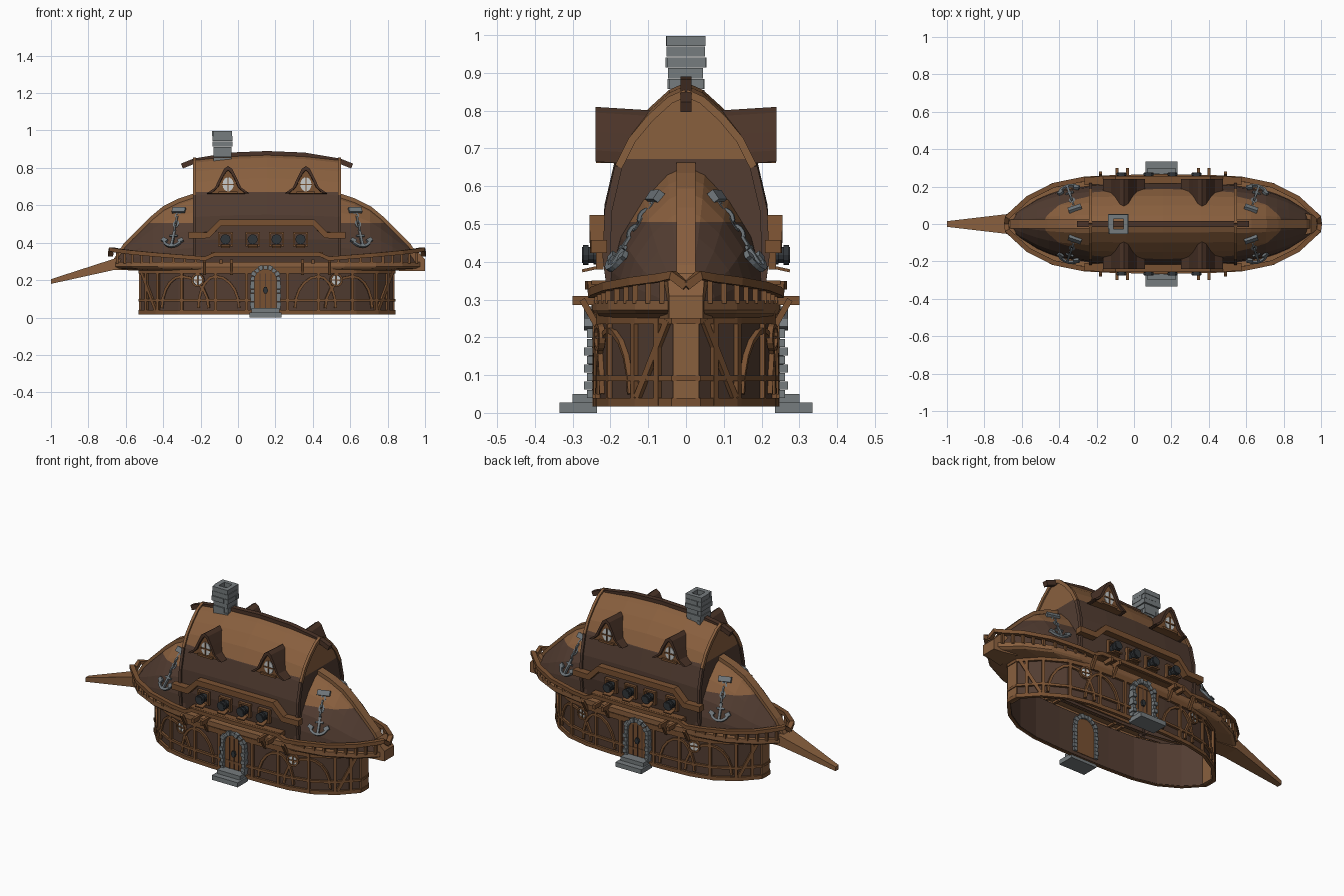
import bpy, bmesh, math, random
from mathutils import Vector as V

if "Cube" in bpy.data.objects:
    bpy.data.objects.remove(bpy.data.objects["Cube"])
random.seed(4)
C = 0.155          # lengthwise centre of the hull; parts are built as a mirrored quarter


def mat(name, r, g, b):
    m = bpy.data.materials.new(name)
    m.diffuse_color = (r, g, b, 1)
    m.use_nodes = True
    m.node_tree.nodes["Principled BSDF"].inputs["Base Color"].default_value = m.diffuse_color
    return m


LIGHT = mat("light_planks", .25, .115, .048)
DARK = mat("dark_planks", .085, .046, .031)
TRIM = mat("timber_trim", .19, .082, .031)
RIDGE = mat("ridge_wood", .07, .034, .021)
STONE = mat("grey_stone", .18, .20, .21)
IRON = mat("weathered_iron", .16, .185, .2)
BLACK = mat("cannon_iron", .03, .035, .04)
GLASS = mat("window_glass", .58, .6, .6)


def part(name, geos, m, mirror="XY", split=None, x=C):
    """Join geometry pieces into one object; split=(z, material above z)."""
    bm = bmesh.new()
    for vs, fs in geos:
        bv = [bm.verts.new(v) for v in vs]
        for f in fs:
            bm.faces.new([bv[i] for i in f])
    bmesh.ops.remove_doubles(bm, verts=bm.verts, dist=1e-5)
    bmesh.ops.recalc_face_normals(bm, faces=bm.faces)
    me = bpy.data.meshes.new(name)
    me.materials.append(m)
    if split:
        me.materials.append(split[1])
        bmesh.ops.bisect_plane(bm, geom=bm.verts[:] + bm.edges[:] + bm.faces[:],
                               plane_co=(0, 0, split[0]), plane_no=(0, 0, 1))
        for f in bm.faces:
            f.material_index = int(f.calc_center_median().z > split[0])
    bm.to_mesh(me)
    ob = bpy.data.objects.new(name, me)
    ob.location.x = x
    bpy.context.collection.objects.link(ob)
    if mirror:
        md = ob.modifiers.new("mirror", "MIRROR")
        md.use_axis = ("X" in mirror, "Y" in mirror, False)
    return ob


def grid(rows):
    n = len(rows[0])
    return ([p for r in rows for p in r],
            [(i*n+j, i*n+j+1, i*n+n+j+1, i*n+n+j) for i in range(len(rows)-1) for j in range(n-1)])


def sweep(pts, w, d, out=None, closed=False):
    """Rectangular bar along pts: d thick along 'out', w across it."""
    P = [V(p) for p in pts]
    n, vs = len(P), []
    for i, p in enumerate(P):
        a = P[i-1] if i or closed else p
        b = P[(i+1) % n] if i < n-1 or closed else p
        t = (b - a).normalized()
        o = V(out) if out else t.cross(V((0, 0, 1)))
        o = (o - t*o.dot(t)).normalized()*d/2
        s = t.cross(o).normalized()*w/2
        vs += [p+s+o, p+s-o, p-s-o, p-s+o]
    fs = [(i*4+k, i*4+(k+1) % 4, (i+1) % n*4+(k+1) % 4, (i+1) % n*4+k)
          for i in range(n if closed else n-1) for k in range(4)]
    return vs, fs if closed else fs + [(0, 1, 2, 3), (n*4-1, n*4-2, n*4-3, n*4-4)]


def box(x0, x1, y0, y1, z0, z1):
    return sweep([(x0, (y0+y1)/2, (z0+z1)/2), (x1, (y0+y1)/2, (z0+z1)/2)], z1-z0, y1-y0, (0, 1, 0))


def prism(poly, y0, y1, lift=0):
    n = len(poly)
    vs = [(x, y0, z+lift) for x, z in poly] + [(x, y1, z) for x, z in poly]
    return vs, [tuple(range(n)), tuple(range(2*n-1, n-1, -1))] + \
        [(i, (i+1) % n, n+(i+1) % n, n+i) for i in range(n)]


def oval(c, u, v, a, b, n=14):
    return [V(c) + V(u)*a*math.cos(2*math.pi*i/n) + V(v)*b*math.sin(2*math.pi*i/n) for i in range(n)]


def loft(secs):
    vs = [p for x, h, z0, z1 in secs for p in ((x, -h, z0), (x, h, z0), (x, h, z1), (x, -h, z1))]
    n = len(secs)
    return vs, [(i*4+k, i*4+(k+1) % 4, i*4+4+(k+1) % 4, i*4+4+k) for i in range(n-1) for k in range(4)] + \
        [(0, 1, 2, 3), (4*n-4, 4*n-3, 4*n-2, 4*n-1)]


# Boat-shaped plan: half width as a function of length
T, F = [0, .25, .5, .7, .87, 1], [1, .99, .95, .82, .54, .14]


def lerp(x, xs, ys):
    for i in range(len(xs)-1):
        if x <= xs[i+1]:
            return ys[i] + (ys[i+1]-ys[i])*(x-xs[i])/(xs[i+1]-xs[i])
    return ys[-1]


def half(x, L, w):
    return w*lerp(abs(x)/L, T, F)


def outline(L, w, z):
    return [(L*t, -w*f, z) for t, f in zip(T, F)] + [(L, 0, z)]


WL, WW = .675, .236


def on(x, z, off=.004):
    return V((x, -half(x, WL, WW), z)) + normal(x)*off


def normal(x):
    return V((-(half(x+.01, WL, WW)-half(x-.01, WL, WW))/.02, -1, 0)).normalized()


# Ground floor wall: hollow and open below
wall = part("lower_wall", [grid([outline(WL, WW, .02), outline(WL, WW, .27)])], DARK)
wall.modifiers.new("thick", "SOLIDIFY").thickness = .008
part("wall_rails", [sweep(outline(WL+.004, WW+.004, z), h, .018)
                    for z, h in ((.028, .022), (.092, .014), (.25, .03))], TRIM)

# Timber framing
bars = [sweep([on(x, .02), on(x, .26)], .016, .018, normal(x)) for x in (.11, .275, .455, .58, .64)]
bars.append(sweep([on(.665, .245), on(.59, .04)], .018, .018, normal(.63)))
for x0, r in ((.455, .16), (.275, .14)):
    for s, k in ((-1, .9), (1, .65)):
        bars.append(sweep([on(x0+s*r*k*math.sin(a*.314), .05+.17*math.cos(a*.314)) for a in range(6)],
                          .014, .016, normal(x0)))
part("wall_timbers", bars, TRIM)
part("stem_posts", [box(.655, .683, -.035, .035, .02, .27)], LIGHT, "X")

# Round wall windows
c, u = on(.367, .2, .012), normal(.367).cross(V((0, 0, 1)))
part("round_glass", [(oval(c, u, (0, 0, 1), .028, .028), [tuple(range(14))])], GLASS)
part("round_frames", [sweep(oval(c, u, (0, 0, 1), .031, .031), .01, .016, normal(.367), True),
                      sweep([c-u*.028, c+u*.028], .006, .01, normal(.367)),
                      sweep([c-V((0, 0, .028)), c+V((0, 0, .028))], .006, .01, normal(.367))], TRIM)

# Deck rim, handrail and balusters
DL, DW = .832, .25
part("deck_rim", [grid([outline(WL, WW, .25), outline(DL-.02, DW-.005, .262), outline(DL, DW, .272),
                        outline(DL, DW, .298), outline(.79, .195, .298)])], LIGHT)
RX, RZ = [0, .28, .33, .42, .585, .72, .8, DL], [.338, .338, .315, .322, .335, .348, .358, .365]
rail = [(x, -half(x, DL, DW+.004), z) for x, z in zip(RX, RZ)] + [(DL+.005, 0, .335)]
part("handrail", [sweep(rail, .022, .026)], TRIM)
part("balusters", [sweep([(x, -half(x, DL, DW-.004), .29), (x, -half(x, DL, DW-.004), lerp(x, RX, RZ))],
                         .014, .014, (0, 1, 0)) for x in (.38, .44, .5, .56, .62, .67, .72, .76, .8)], TRIM)
part("deck_brackets", [box(x-.008, x+.008, -.30, -.2, .285, .31) for x in (.19, .245)] +
     [sweep([(x, -.235, .23), (x, -.275, .3)], .016, .016, (1, 0, 0)) for x in (.19, .335)], TRIM)

# Bowsprit and stern block
part("bowsprit", [loft([(-.5, .05, .25, .30), (-.66, .055, .255, .315), (-1, .015, .18, .205)])], LIGHT, "", x=0)
part("stern_block", [loft([(.86, .07, .25, .30), (.945, .05, .25, .37), (1, .045, .25, .31)])], LIGHT, "", x=0)

# End domes of the upturned hull
DX, DZ = [.36, .395, .47, .55, .61, .67, .76, .815], [.66, .65, .625, .585, .535, .475, .385, .30]
PROF = [(1, 0), (.96, .25), (.84, .5), (.55, .76), (.24, .94), (0, 1)]
part("hull_ends", [grid([[(x, -half(x, .82, .215)*w, .28+(z-.28)*h) for w, h in PROF]
                         for x, z in zip(DX, DZ)])], DARK, split=(.505, LIGHT))
part("keel", [sweep([(x, 0, z) for x, z in zip(DX, DZ)], .05, .022, (.6, 0, 1))], LIGHT, "X")

# Tall middle hull with pointed arch section
ARCH = [(.205, .29), (.222, .42), (.216, .55), (.188, .67), (.15, .745), (.1, .805), (.045, .855), (0, .875)]


def section(x, s, drop):
    return [(x, -y*s, z-drop*(z-.29)/.58) for y, z in ARCH]


end = section(.388, .95, .028)
part("middle_hull", [grid([section(0, 1, 0), section(.2, .99, .008), end, [(x, 0, z) for x, y, z in end]])],
     DARK, split=(.672, LIGHT))
part("hull_end_arches", [sweep(end[3:], .02, .016, (1, 0, 0))], LIGHT)
part("hull_end_posts", [sweep(end[:4], .02, .016, (1, 0, 0))], DARK)
part("ridge_beam", [sweep([(0, 0, .876), (.2, 0, .868), (.39, 0, .836), (.455, 0, .81)], .028, .03, (0, 1, 0))],
     RIDGE, "X")

# Dormers
OUT = [(.112, .655), (.07, .685), (.047, .735), (.022, .785)]
INN = [(.09, .655), (.054, .687), (.032, .735), (.012, .768)]
D = .208


def bell(h, top):
    return [(D-x, z) for x, z in h] + [(D, top)] + [(D+x, z) for x, z in h[::-1]]


part("dormer_roofs", [prism(bell(OUT, .8)+bell(INN, .778)[::-1], -.24, -.08, .01)], RIDGE)
part("dormer_walls", [prism(bell(INN, .778), -.226, -.1, .008)], TRIM)
part("dormer_glass", [prism([(p.x, p.z) for p in oval((D, 0, .712), (1, 0, 0), (0, 0, 1), .03, .038)],
                            -.23, -.224)], GLASS)
part("dormer_mullions", [box(D-.003, D+.003, -.235, -.225, .675, .75), box(D-.03, D+.03, -.235, -.225, .708, .715),
                         box(D-.05, D+.05, -.238, -.21, .662, .674)], TRIM)

# Stepped gun bay trim
part("gun_bay_trim", [sweep([(0, -.235, .507), (.25, -.235, .507), (.315, -.233, .44), (.42, -.23, .44)],
                            .034, .042, (0, -1, 0)),
                      box(0, .3, -.25, -.2, .325, .35)], TRIM)

# Cannons with ports and flaps
guns, ports = [], []
for x in (-.222, -.077, .051, .179):
    for r, y0, y1 in ((.021, -.275, -.2), (.027, -.272, -.258), (.025, -.245, -.235)):
        guns.append(prism([(p.x, p.z) for p in oval((x, 0, .418), (1, 0, 0), (0, 0, 1), r, r, 12)], y0, y1))
    ports.append(sweep([(x+a*.034, -.228, .418+b*.034) for a, b in ((-1, -1), (1, -1), (1, 1), (-1, 1))],
                       .014, .02, (0, -1, 0), True))
    ports.append(sweep([(x, -.23, .386), (x, -.275, .376)], .05, .008, (0, 0, 1)))
part("cannons", guns, BLACK, "Y")
part("gun_ports", ports, TRIM, "Y")

# Chain and anchor on each hull quarter
A, B = V((.472, -.085, .56)), V((.508, -.19, .40))
d = (B-A).normalized()
n = V((.25, -.8, .52))
n = (n - d*n.dot(d)).normalized()
s = d.cross(n)
bits = [sweep([A-d*.012-s*.036, A-d*.012+s*.036], .03, .03, n)]
for i in range(4):
    bits.append(sweep(oval(A+d*(.022+i*.026), d, n if i % 2 else s, .02, .012, 10), .009, .009,
                      s if i % 2 else n, True))
tip = B + d*.022
bits += [sweep([A+d*.115, tip], .013, .013, n), sweep([B-d*.045-s*.022, B-d*.045+s*.022], .01, .011, n),
         sweep([tip + s*.05*math.sin(a) - d*.05*(1-math.cos(a)) for a in [k*.3 for k in range(-4, 5)]], .014, .013, n)]
for k in (-1, 1):
    bits.append(sweep([tip-d*.045+s*k*.058, tip-d*.03+s*k*.032], .022, .014, n))
part("anchors", bits, IRON)

# Stone doorways with steps
stones = []
for k in (-1, 1):
    for i in range(7):
        w = .004*(i % 2)
        x0, x1 = sorted((k*.06, k*(.08+w)))
        stones.append(box(x0, x1, -.262-2*w, -.215, .04+i*.0225, .061+i*.0225))
for i in range(9):
    a, b, r = i*math.pi/9+.02, (i+1)*math.pi/9-.02, .081+.005*(i % 2)
    stones.append(prism([(q*math.cos(t), .197+q*math.sin(t)) for q, t in ((.06, a), (r, a), (r, b), (.06, b))],
                        -.262-.008*(i % 2), -.215))
stones += [box(-.085, .085, -.335, -.235, 0, .027), box(-.075, .075, -.30, -.235, .025, .05)]
part("door_stones", stones, STONE, "Y", x=.147)
part("doors", [prism([(-.062, .04), (.062, .04)] + [(.062*math.cos(t*math.pi/8), .197+.062*math.sin(t*math.pi/8))
                                                  for t in range(9)], -.246, -.225)], TRIM, "Y", x=.147)
part("door_planks", [box(x-.002, x+.002, -.249, -.24, .05, .235) for x in (-.03, 0, .03)], DARK, "Y", x=.147)
part("door_knockers", [prism([(p.x, p.z) for p in oval((0, 0, .145), (1, 0, 0), (0, 0, 1), .014, .02, 6)],
                             -.258, -.245)], BLACK, "Y", x=.147)

# Chimney: pinwheel courses of uneven blocks around an open flue
blocks = []
for i in range(7):
    z0, z1 = .80+i*.0286, .80+(i+1)*.0286-.002
    r = lambda: .046 + random.uniform(-.002, .004) + (.005 if i > 3 else 0)
    e = .026
    blocks += [box(-r(), e, -r(), -e, z0, z1), box(e, r(), -r(), e, z0, z1),
               box(-e, r(), e, r(), z0, z1), box(-r(), -e, -e, r(), z0, z1)]
part("chimney", blocks, STONE, "", x=-.083)
